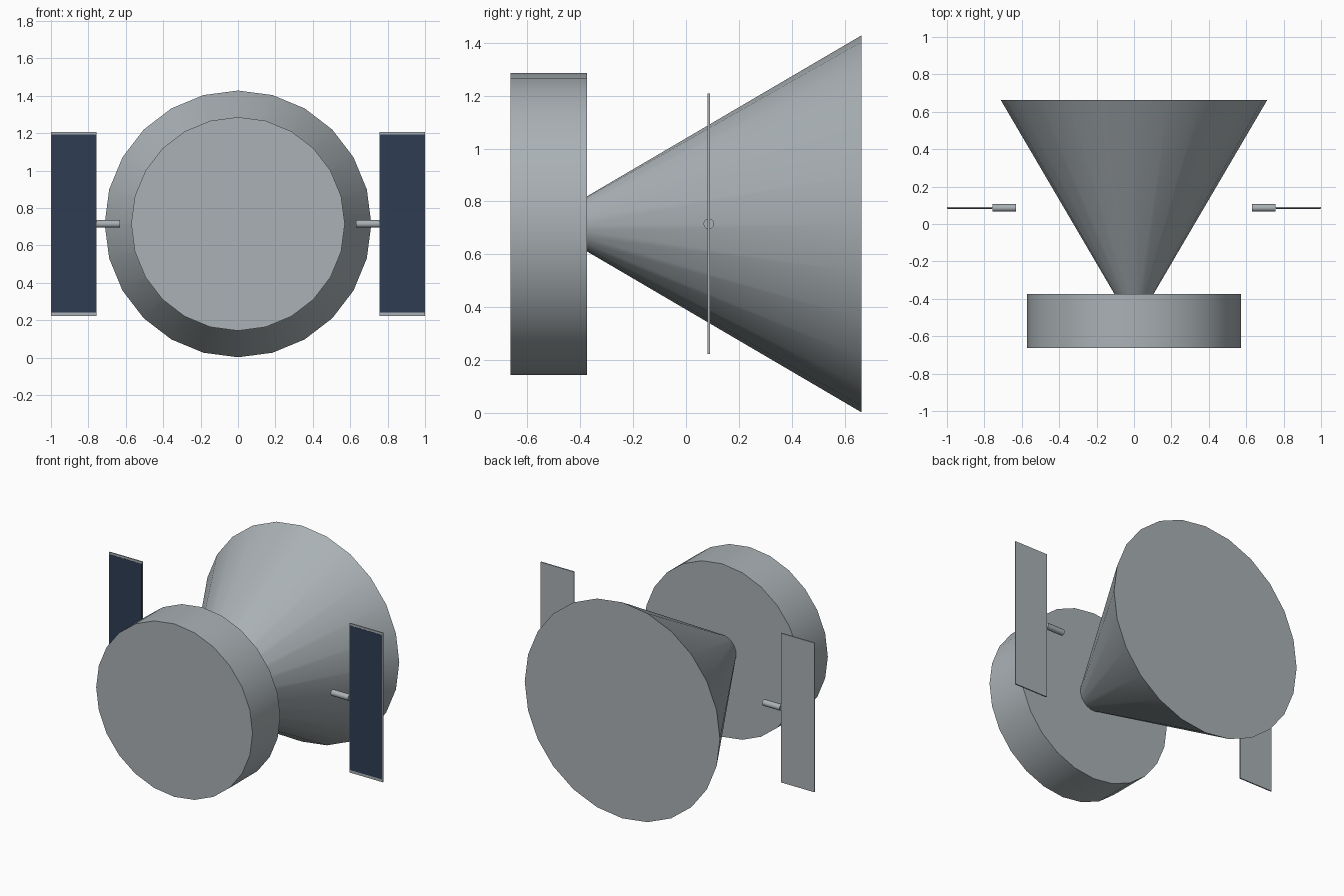
import bpy, bmesh
from math import radians
from mathutils import Matrix

cube = bpy.data.objects.get("Cube")
if cube:
    bpy.data.objects.remove(cube, do_unlink=True)

AXIS_Z = 0.715   # height of the body axis
PANEL_Y = 0.086  # plane of the side panels


def material(name, rgb):
    mat = bpy.data.materials.new(name)
    mat.use_nodes = True
    mat.diffuse_color = (*rgb, 1)
    bsdf = next(n for n in mat.node_tree.nodes if n.type == 'BSDF_PRINCIPLED')
    bsdf.inputs["Base Color"].default_value = (*rgb, 1)
    return mat


grey = material("light_grey", (0.40, 0.44, 0.46))
blue = material("dark_blue", (0.028, 0.047, 0.086))


def add_object(name, bm, mat):
    bmesh.ops.recalc_face_normals(bm, faces=bm.faces)
    mesh = bpy.data.meshes.new(name)
    bm.to_mesh(mesh)
    bm.free()
    mesh.materials.append(mat)
    obj = bpy.data.objects.new(name, mesh)
    bpy.context.collection.objects.link(obj)
    return obj


def frustum(name, axis, start, end, r_start, r_end, sides, y=0):
    """Capped round part along x or y, smooth sides and flat caps."""
    bm = bmesh.new()
    bmesh.ops.create_cone(bm, cap_ends=True, segments=sides, radius1=r_start,
                          radius2=r_end, depth=end - start)
    mid = (start + end) / 2
    turn = Matrix.Rotation(radians(90), 4, 'Y') if axis == 'X' else Matrix.Rotation(radians(-90), 4, 'X')
    place = (mid, y, AXIS_Z) if axis == 'X' else (0, mid, AXIS_Z)
    bm.transform(Matrix.Translation(place) @ turn)
    obj = add_object(name, bm, grey)
    bpy.ops.object.select_all(action='DESELECT')
    obj.select_set(True)
    bpy.context.view_layer.objects.active = obj
    bpy.ops.object.shade_smooth_by_angle(angle=radians(40))
    return obj


def box(name, centre, size, mat):
    bm = bmesh.new()
    bmesh.ops.create_cube(bm, size=1)
    bm.transform(Matrix.Translation(centre) @ Matrix.Diagonal((*size, 1)))
    return add_object(name, bm, mat)


# Body: front drum and flared rear cone
frustum("front_drum", 'Y', -0.664, -0.375, 0.571, 0.571, 24)
frustum("rear_cone", 'Y', -0.375, 0.664, 0.104, 0.713, 24)

# Side panels with their short booms
for side, s in (("left", 1), ("right", -1)):
    ends = sorted((s * 0.63, s * 0.757))
    frustum(side + "_boom", 'X', *ends, 0.02, 0.02, 12, PANEL_Y)
    centre_x = s * 0.878
    box(side + "_panel", (centre_x, PANEL_Y, AXIS_Z), (0.244, 0.008, 0.985), grey)
    box(side + "_panel_cells", (centre_x, PANEL_Y - 0.0042, AXIS_Z + 0.002),
        (0.236, 0.002, 0.953), blue)
